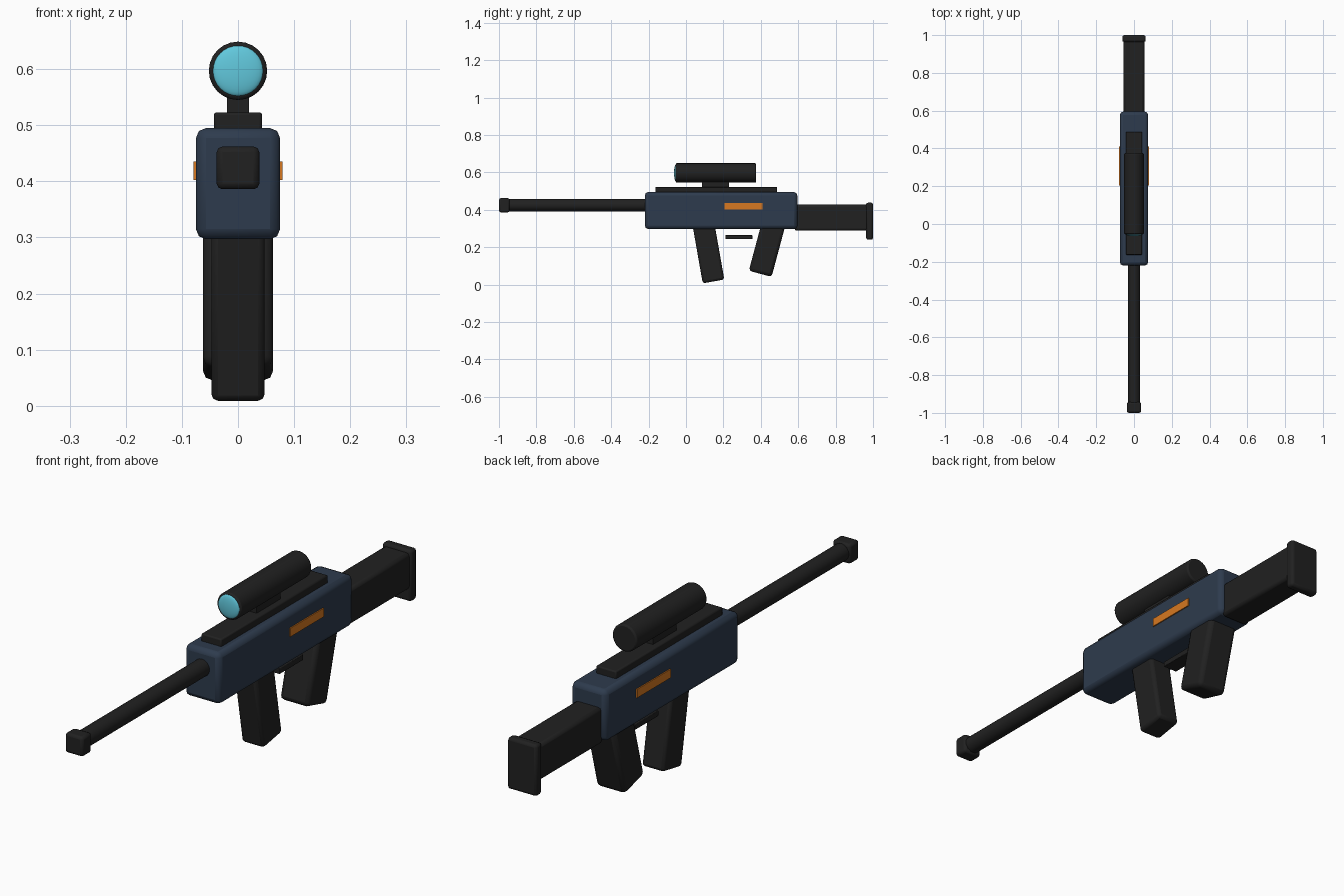
import bpy
from math import radians

cube = bpy.data.objects.get("Cube")
if cube:
    bpy.data.objects.remove(cube, do_unlink=True)


def material(name, rgb, rough=0.6):
    m = bpy.data.materials.new(name)
    m.use_nodes = True
    m.diffuse_color = (*rgb, 1)
    bsdf = m.node_tree.nodes["Principled BSDF"]
    bsdf.inputs["Base Color"].default_value = (*rgb, 1)
    bsdf.inputs["Roughness"].default_value = rough
    return m


NAVY = material("navy", (0.027, 0.044, 0.075))
BLACK = material("black", (0.015, 0.015, 0.015))
ORANGE = material("orange", (0.68, 0.19, 0.015))
CYAN = material("cyan", (0.12, 0.58, 0.72), 0.2)


def finish(name, mat, bevel=0, segments=2):
    """Name the active object, colour it, round its edges and shade it."""
    ob = bpy.context.object
    ob.name = ob.data.name = name
    ob.data.materials.append(mat)
    bpy.ops.object.transform_apply(location=False, rotation=False, scale=True)
    if bevel:
        mod = ob.modifiers.new("Bevel", 'BEVEL')
        mod.width = bevel
        mod.segments = segments
        mod.limit_method = 'ANGLE'
        mod.angle_limit = radians(40)
    bpy.ops.object.shade_smooth_by_angle(angle=radians(35))
    return ob


def box(name, mat, half_x, y, z, bevel=0, x=0):
    """Box given by half width and by its y and z ranges."""
    bpy.ops.mesh.primitive_cube_add(size=1, location=(x, sum(y) / 2, sum(z) / 2))
    bpy.context.object.scale = (2 * half_x, y[1] - y[0], z[1] - z[0])
    return finish(name, mat, bevel)


def tube(name, mat, radius, y, z, sides, bevel):
    """Cylinder lying along y."""
    bpy.ops.mesh.primitive_cylinder_add(
        vertices=sides, radius=radius, depth=y[1] - y[0],
        location=(0, sum(y) / 2, z), rotation=(radians(90), 0, 0))
    return finish(name, mat, bevel)


def slanted(name, size, y, z, tilt, bevel):
    """Box leaning forwards or backwards."""
    bpy.ops.mesh.primitive_cube_add(size=1, location=(0, y, z),
                                    rotation=(radians(tilt), 0, 0))
    bpy.context.object.scale = size
    return finish(name, BLACK, bevel)


# Body and stock
box("receiver", NAVY, 0.075, (-0.22, 0.595), (0.297, 0.495), 0.018)
box("stock", BLACK, 0.055, (0.58, 0.975), (0.288, 0.427), 0.012)
box("butt_plate", BLACK, 0.062, (0.963, 1.0), (0.24, 0.438), 0.01)

# Barrel
tube("barrel", BLACK, 0.033, (-0.95, -0.2), 0.425, 24, 0.006)
box("muzzle", BLACK, 0.038, (-1.0, -0.943), (0.386, 0.462), 0.01)

# Grips and trigger guard
slanted("magazine", (0.095, 0.117, 0.325), 0.119, 0.177, 10, 0.012)
slanted("rear_grip", (0.124, 0.126, 0.28), 0.433, 0.193, -15, 0.016)
box("trigger_guard", BLACK, 0.03, (0.21, 0.355), (0.243, 0.264), 0.002)

# Scope on its rail
box("top_rail", BLACK, 0.043, (-0.163, 0.487), (0.49, 0.523), 0.005)
box("scope_mount", BLACK, 0.02, (0.085, 0.23), (0.515, 0.57))
tube("scope", BLACK, 0.052, (-0.055, 0.375), 0.597, 24, 0.006)
bpy.ops.mesh.primitive_uv_sphere_add(segments=32, ring_count=16, radius=0.045,
                                     location=(0, -0.054, 0.597))
bpy.context.object.scale = (1, 0.22, 1)
finish("scope_lens", CYAN)

# Orange side plates
for side, sign in (("left", 1), ("right", -1)):
    box(side + "_accent", ORANGE, 0.004, (0.205, 0.41), (0.402, 0.435), x=sign * 0.0755)
